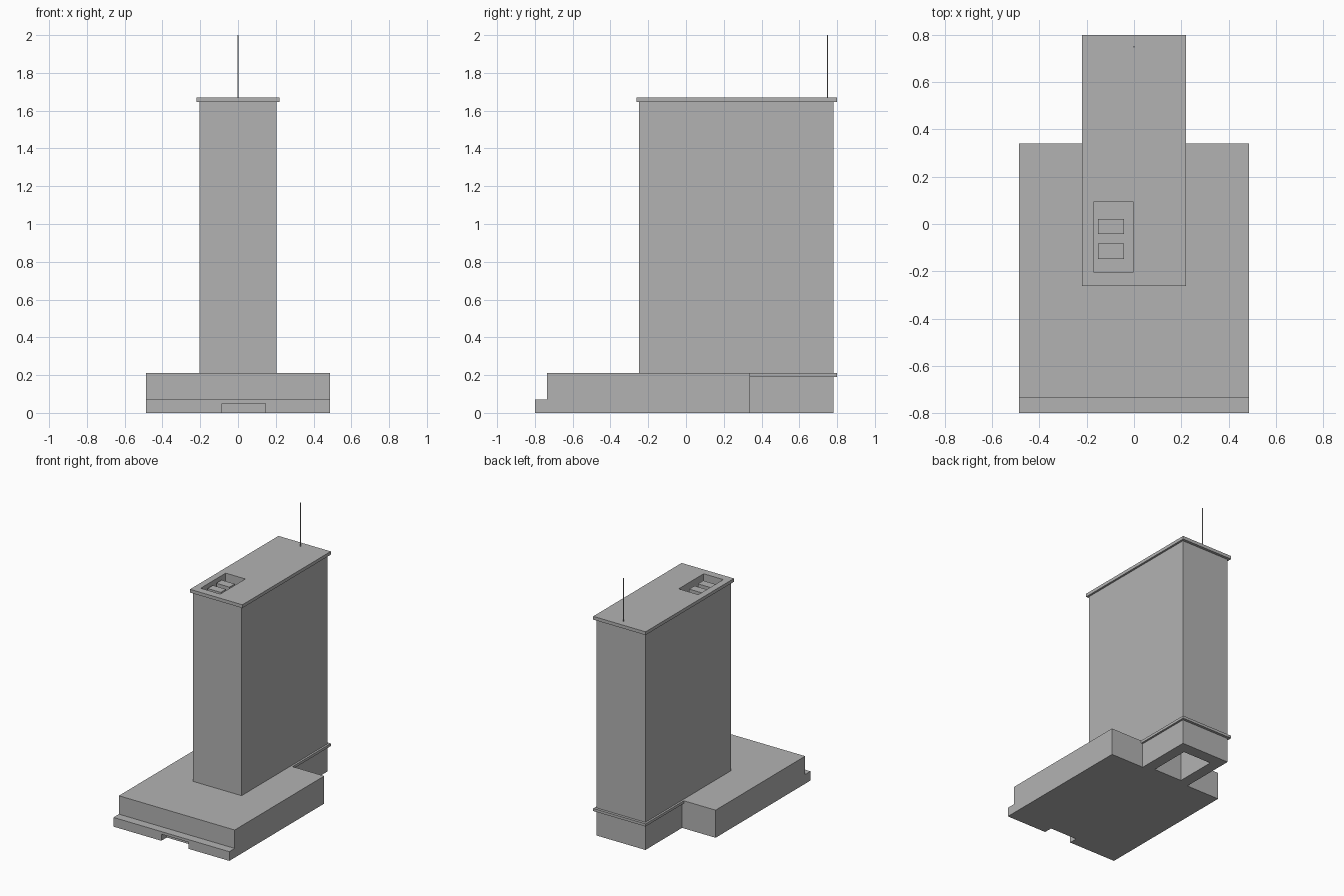
import bpy
import bmesh

cube = bpy.data.objects.get("Cube")
if cube:
    bpy.data.objects.remove(cube, do_unlink=True)

grey = bpy.data.materials.new("concrete_grey")
grey.use_nodes = True
grey.diffuse_color = (0.45, 0.45, 0.45, 1)
grey.node_tree.nodes["Principled BSDF"].inputs["Base Color"].default_value = grey.diffuse_color


def finish(name, bm):
    bmesh.ops.recalc_face_normals(bm, faces=bm.faces)
    mesh = bpy.data.meshes.new(name)
    bm.to_mesh(mesh)
    bm.free()
    mesh.materials.append(grey)
    obj = bpy.data.objects.new(name, mesh)
    bpy.context.scene.collection.objects.link(obj)
    return obj


def box(name, x, y, z):
    """Box from its (low, high) range on each axis."""
    bm = bmesh.new()
    bmesh.ops.create_cube(bm, size=1)
    for v in bm.verts:
        v.co = [r[0] if c < 0 else r[1] for c, r in zip(v.co, (x, y, z))]
    return finish(name, bm)


def extrude_x(name, profile, half_width):
    """Side profile of (y, z) points extruded across x."""
    bm = bmesh.new()
    face = bm.faces.new([bm.verts.new((-half_width, y, z)) for y, z in profile])
    result = bmesh.ops.extrude_face_region(bm, geom=[face])
    new_verts = [g for g in result["geom"] if isinstance(g, bmesh.types.BMVert)]
    bmesh.ops.translate(bm, verts=new_verts, vec=(2 * half_width, 0, 0))
    return finish(name, bm)


def cut(targets, x, y, z):
    """Cut a box-shaped opening from each target."""
    cutter = box("cutter", x, y, z)
    cutter.hide_render = True
    for obj in targets:
        mod = obj.modifiers.new("opening", "BOOLEAN")
        mod.operation = "DIFFERENCE"
        mod.solver = "EXACT"
        mod.object = cutter
        bpy.context.view_layer.objects.active = obj
        bpy.ops.object.modifier_apply(modifier=mod.name)
    bpy.data.objects.remove(cutter, do_unlink=True)


# Podium with a low front step and an entrance notch
podium = extrude_x("podium", [(-0.8, 0), (0.34, 0), (0.34, 0.21), (-0.735, 0.21),
                              (-0.735, 0.07), (-0.8, 0.07)], 0.487)
cut([podium], (-0.085, 0.145), (-0.9, -0.735), (-0.1, 0.05))

# Tower, its rear base and the ledge between them
tower = box("tower", (-0.205, 0.205), (-0.25, 0.78), (0.21, 1.645))
rear_base = box("rear_base", (-0.205, 0.205), (0.34, 0.78), (0, 0.19))
ledge = box("rear_ledge", (-0.22, 0.22), (0.34, 0.8), (0.19, 0.21))
cut([tower, rear_base, ledge], (-0.12, 0.12), (0.37, 0.69), (-0.1, 0.45))

# Overhanging roof slab with a sunken plant area
roof = box("roof_slab", (-0.22, 0.22), (-0.262, 0.8), (1.645, 1.67))
cut([tower, roof], (-0.17, -0.005), (-0.205, 0.095), (1.6, 1.8))

# Two plant units in the sunken area
for i, y in enumerate((-0.115, -0.01)):
    box(f"roof_unit_{i + 1}", (-0.153, -0.042), (y - 0.032, y + 0.032), (1.6, 1.65))

# Thin roof mast
bm = bmesh.new()
bmesh.ops.create_cone(bm, cap_ends=True, segments=8, radius1=0.003, radius2=0.003, depth=0.33)
mast = finish("mast", bm)
mast.location = (0, 0.75, 1.835)
